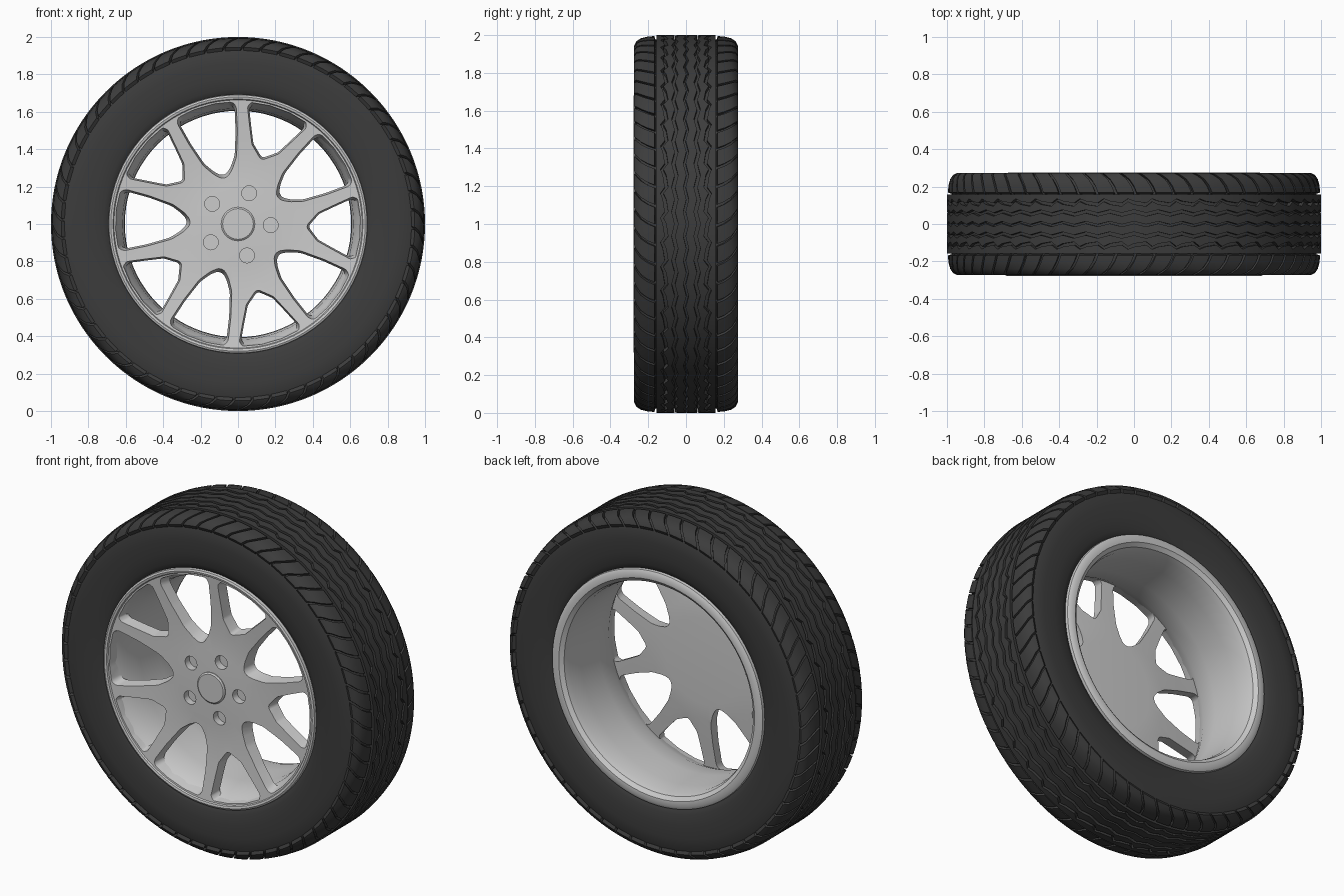
import bpy, bmesh, math
from mathutils import Vector

if "Cube" in bpy.data.objects:
    bpy.data.objects.remove(bpy.data.objects["Cube"])

rubber = bpy.data.materials.new("rubber")
rubber.diffuse_color = (0.045, 0.045, 0.045, 1)
rubber.use_nodes = True
rubber.node_tree.nodes["Principled BSDF"].inputs["Base Color"].default_value = rubber.diffuse_color


def pt(r, a, y):
    """Point at radius r and angle a (radians) about the wheel axle."""
    return Vector((r * math.cos(a), y, 1 + r * math.sin(a)))


def finish(bm, name, mat=None, angle=35):
    bmesh.ops.remove_doubles(bm, verts=bm.verts, dist=1e-5)
    bmesh.ops.recalc_face_normals(bm, faces=bm.faces)
    me = bpy.data.meshes.new(name)
    bm.to_mesh(me)
    bm.free()
    ob = bpy.data.objects.new(name, me)
    bpy.context.collection.objects.link(ob)
    if mat:
        me.materials.append(mat)
    smooth(ob, angle)
    return ob


def smooth(ob, angle):
    bpy.ops.object.select_all(action='DESELECT')
    ob.select_set(True)
    bpy.context.view_layer.objects.active = ob
    bpy.ops.object.shade_smooth_by_angle(angle=math.radians(angle))


def ring(bm, section, n, closed=True):
    """Sweep section(i) -> [(r, y), ...] round the axle in n steps."""
    loops = [[bm.verts.new(pt(r, math.tau * i / n, y)) for r, y in section(i)]
             for i in range(n)]
    m = len(loops[0])
    for i in range(n):
        a, b = loops[i], loops[(i + 1) % n]
        for j in range(m if closed else m - 1):
            k = (j + 1) % m
            bm.faces.new((a[j], a[k], b[k], b[j]))


def revolve(name, profile, n=80, closed=True, mat=None, angle=35):
    bm = bmesh.new()
    ring(bm, lambda i: profile, n, closed)
    return finish(bm, name, mat, angle)


# Tyre body: half profile mirrored across the wheel
half = [(0.66, 0.22), (0.69, 0.25), (0.72, 0.262), (0.78, 0.270), (0.86, 0.273),
        (0.92, 0.268), (0.95, 0.255), (0.968, 0.235), (0.976, 0.19), (0.978, 0.0)]
revolve("tyre_body", [(r, -y) for r, y in half] + half[-2::-1], 96, mat=rubber)

# Zigzag tread ribs
ZIG = 48
bm = bmesh.new()


def rib(inner, outer, side):
    def section(i):
        y0, y1 = side * inner(i), side * outer(i)
        return [(0.97, y0), (1.0, y0), (1.0, y1), (0.97, y1)]
    ring(bm, section, ZIG * 4)


def zig(base, amp, side):
    return lambda i: base + side * amp * (1, 0, -1, 0)[i % 4]


for s in (-1, 1):
    rib(zig(0.006, 0.008, s), zig(0.05, 0.008, s), s)
    rib(zig(0.068, 0.008, s), lambda i: (0.105, 0.12, 0.095, 0.1)[i % 4], s)
    rib(lambda i: (0.122, 0.135, 0.112, 0.117)[i % 4], lambda i: 0.157, s)
finish(bm, "tread_ribs", rubber, 30)

# Slanted shoulder blocks
BLOCKS = 60
outline = [(0.995, 0.168, 0.0), (0.992, 0.205, 0.15), (0.983, 0.24, 0.38),
           (0.968, 0.262, 0.65), (0.945, 0.274, 0.85)]
bm = bmesh.new()
pitch = math.tau / BLOCKS
for s in (-1, 1):
    for k in range(BLOCKS):
        rows = []
        for r, y, twist in outline:
            a = (k + twist) * pitch
            b = a + 0.86 * pitch
            rows.append([bm.verts.new(p) for p in (
                pt(r - 0.03, a, s * y * 0.94), pt(r, a, s * y),
                pt(r, (a + b) / 2, s * y), pt(r, b, s * y),
                pt(r - 0.03, b, s * y * 0.94))])
        for p, q in zip(rows, rows[1:]):
            for j in range(5):
                t = (j + 1) % 5
                bm.faces.new((p[j], p[t], q[t], q[j]))
        bm.faces.new(rows[0])
        bm.faces.new(rows[-1])
finish(bm, "shoulder_blocks", rubber)

# Rim barrel with rounded front and rear lips
revolve("rim_barrel", [
    (0.692, -0.255), (0.69, -0.272), (0.68, -0.277), (0.668, -0.274), (0.66, -0.26),
    (0.64, -0.21), (0.618, -0.16), (0.608, -0.05), (0.605, 0.12), (0.608, 0.22),
    (0.618, 0.256), (0.64, 0.274), (0.67, 0.276), (0.688, 0.266), (0.692, 0.24),
    (0.665, 0.21), (0.64, 0.0), (0.66, -0.21)], 80)

# Dished spoke disc, cut into five forked spokes below
spokes = revolve("spokes", [
    (0, -0.245), (0.12, -0.245), (0.22, -0.24), (0.32, -0.238), (0.45, -0.246),
    (0.58, -0.258), (0.665, -0.266), (0.655, -0.2), (0.5, -0.185), (0.34, -0.165),
    (0.25, -0.16), (0, -0.16)], 80, closed=False)

# Window and bolt-hole cutters
wide = [(0.25, 4), (0.29, 11), (0.36, 15.5), (0.5, 16), (0.63, 15.3), (0.655, 13.5), (0.657, 5)]
fork = [(0.365, 1.5), (0.43, 10.5), (0.54, 13.8), (0.63, 15.5), (0.655, 14), (0.657, 5)]
bm = bmesh.new()


def window(outline, deg):
    pts = [(r, deg + d) for r, d in outline] + [(r, deg - d) for r, d in reversed(outline)]
    flat = [pt(r, math.radians(d), 0) for r, d in pts]
    mid = sum((max(r for r, _ in outline), min(r for r, _ in outline))) / 2
    c = pt(mid, math.radians(deg), 0)
    loft([[c + (p - c) * k + Vector((0, y, 0)) for p in flat]
          for k, y in ((1.08, -0.34), (0.80, -0.10))], True)


def loft(loops, soften=False):
    f, b = [[bm.verts.new(p) for p in loop] for loop in loops]
    bm.faces.new(f)
    bm.faces.new(b[::-1])
    n = len(f)
    for i in range(n):
        j = (i + 1) % n
        bm.faces.new((f[i], b[i], b[j], f[j]))
    if soften:
        edges = [bm.edges.get((f[i], b[i])) for i in range(n)]
        bmesh.ops.bevel(bm, geom=edges, offset=0.018, segments=2, profile=0.5,
                        affect='EDGES', clamp_overlap=True)


for k in range(5):
    deg = -2 + 72 * k
    window(fork, deg)
    window(wide, deg + 36)
    centre = pt(0.175, math.radians(deg), 0)
    loft([[centre + Vector((0.04 * math.cos(t * math.tau / 16), y,
                            0.04 * math.sin(t * math.tau / 16))) for t in range(16)]
          for y in (-0.34, -0.20)])
cutter = finish(bm, "window_cutter")
cutter.hide_render = True

mod = spokes.modifiers.new("windows", 'BOOLEAN')
mod.object = cutter
mod.operation = 'DIFFERENCE'
mod.solver = 'EXACT'
bpy.ops.object.select_all(action='DESELECT')
spokes.select_set(True)
bpy.context.view_layer.objects.active = spokes
bpy.ops.object.modifier_apply(modifier=mod.name)
bpy.data.objects.remove(cutter, do_unlink=True)
smooth(spokes, 30)

# Centre cap
revolve("centre_cap", [(0, -0.256), (0.082, -0.256), (0.09, -0.25), (0.09, -0.23), (0, -0.23)],
        32, closed=False)
